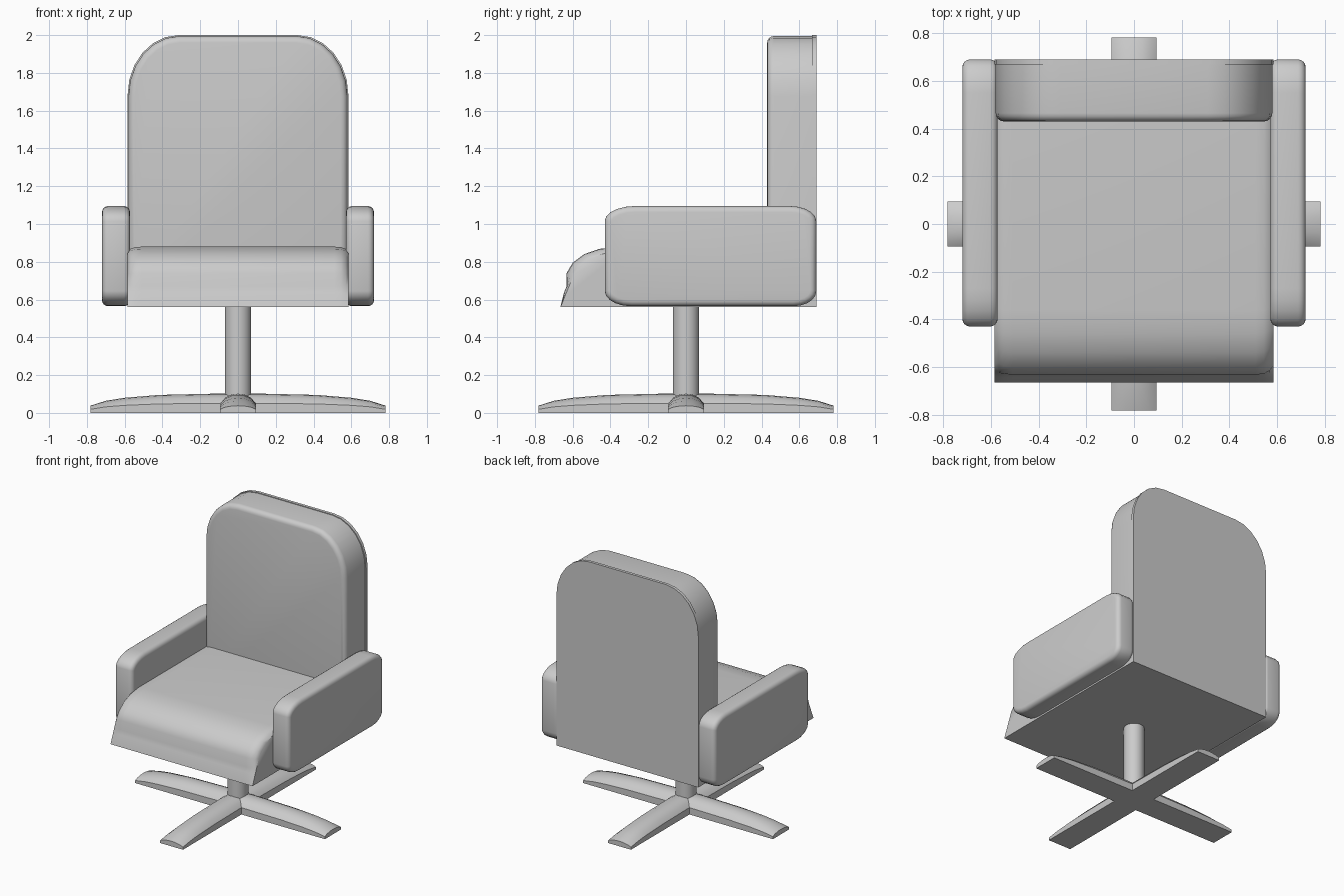
import bpy, bmesh, math
from mathutils import Vector

if "Cube" in bpy.data.objects:
    bpy.data.objects.remove(bpy.data.objects["Cube"])


def loft(name, sections, bevel=0.0, bevel_ends=(True, True), angle=35):
    """Skin a list of equal-length closed loops and cap both ends."""
    bm = bmesh.new()
    rings = [[bm.verts.new(p) for p in s] for s in sections]
    n = len(rings[0])
    for a, b in zip(rings, rings[1:]):
        for i in range(n):
            bm.faces.new((a[i], a[(i + 1) % n], b[(i + 1) % n], b[i]))
    caps = [bm.faces.new(rings[0]), bm.faces.new(rings[-1])]
    bmesh.ops.recalc_face_normals(bm, faces=bm.faces)
    if bevel:
        edges = [e for f, use in zip(caps, bevel_ends) if use for e in f.edges]
        bmesh.ops.bevel(bm, geom=edges, offset=bevel, segments=4, profile=0.5,
                        affect='EDGES', clamp_overlap=True)
    me = bpy.data.meshes.new(name)
    bm.to_mesh(me)
    bm.free()
    ob = bpy.data.objects.new(name, me)
    bpy.context.collection.objects.link(ob)
    bpy.context.view_layer.objects.active = ob
    ob.select_set(True)
    bpy.ops.object.shade_smooth_by_angle(angle=math.radians(angle))
    ob.select_set(False)
    return ob


def corner(cx, cz, rx, rz, start, steps=5):
    """Quarter-ellipse points for a rounded outline corner."""
    return [(cx + rx * math.cos(math.radians(start + 90 * i / steps)),
             cz + rz * math.sin(math.radians(start + 90 * i / steps)))
            for i in range(steps + 1)]


# Backrest: padded front and thin rear panel sharing one outline
def back_outline(w, top, bottom):
    return ([(w, bottom)] + corner(w - 0.27, top - 0.32, 0.27, 0.32, 0, 6)
            + corner(-w + 0.27, top - 0.32, 0.27, 0.32, 90, 6)[:]
            + [(-w, bottom)])


pad = back_outline(0.58, 1.995, 0.6)
loft("back_cushion", [[(x, y, z) for x, z in pad] for y in (0.43, 0.672)],
     0.035, (True, False))
panel = back_outline(0.585, 2.0, 0.56)
loft("back_panel", [[(x, y, z) for x, z in panel] for y in (0.668, 0.69)])

# Seat: waterfall front edge, softened towards the two sides
middle = [(-0.665, 0.56), (-0.645, 0.64), (-0.632, 0.67), (-0.632, 0.74),
          (-0.6, 0.795), (-0.54, 0.84), (-0.46, 0.868), (-0.36, 0.88),
          (0.68, 0.88), (0.68, 0.56)]
side = [(-0.665, 0.56), (-0.64, 0.62), (-0.615, 0.68), (-0.592, 0.735),
        (-0.56, 0.775), (-0.5, 0.82), (-0.43, 0.845), (-0.34, 0.855),
        (0.68, 0.855), (0.68, 0.56)]
sections = []
for x, t in ((-0.585, 0), (-0.57, 0.55), (-0.545, 0.9), (-0.51, 1),
             (0.51, 1), (0.545, 0.9), (0.57, 0.55), (0.585, 0)):
    sections.append([(x, a[0] + (b[0] - a[0]) * t, a[1] + (b[1] - a[1]) * t)
                     for a, b in zip(side, middle)])
loft("seat", sections)

# Armrests: rounded slabs
arm = (corner(0.55, 1.015, 0.14, 0.08, 0) + corner(-0.27, 1.015, 0.16, 0.08, 90)
       + corner(-0.29, 0.645, 0.14, 0.08, 180) + corner(0.57, 0.645, 0.12, 0.08, 270))
for s, label in ((-1, "left"), (1, "right")):
    loft(label + "_armrest",
         [[(s * x, y, z) for y, z in arm] for x in (0.572, 0.72)], 0.032)

# Swivel post
bpy.ops.mesh.primitive_cylinder_add(vertices=24, radius=0.07, depth=0.52,
                                    location=(0, 0, 0.31))
bpy.context.object.name = "post"
bpy.ops.object.shade_smooth_by_angle(angle=math.radians(35))

# Crossed foot bars with arched tops that slope down at the tips
arch = [(-0.094, 0), (-0.094, 0.5), (-0.07, 0.78), (-0.035, 0.95), (0, 1),
        (0.035, 0.95), (0.07, 0.78), (0.094, 0.5), (0.094, 0)]
half = [(0.12, 0.102), (0.42, 0.095), (0.6, 0.08), (0.7, 0.064), (0.782, 0.038)]
spine = [(-d, h) for d, h in reversed(half)] + half
for k, label in enumerate(("side", "front")):
    bar = loft(label + "_foot_bar",
               [[(d, w, h * f) for w, f in arch] for d, h in spine])
    bar.rotation_euler.z = k * math.pi / 2
